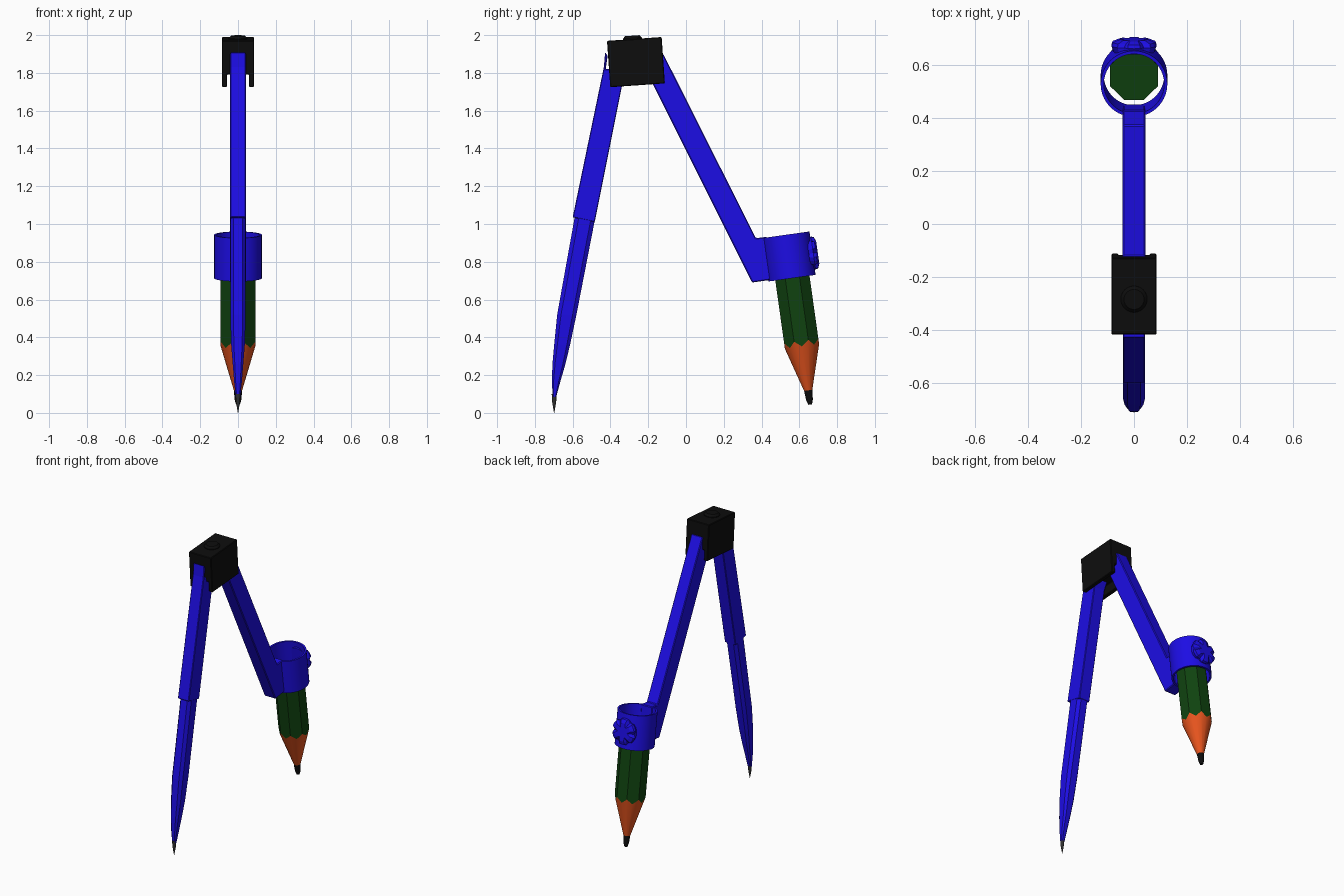
import bpy, bmesh, math
from mathutils import Matrix, Vector

if "Cube" in bpy.data.objects:
    bpy.data.objects.remove(bpy.data.objects["Cube"])


def mat(name, r, g, b):
    m = bpy.data.materials.new(name)
    m.diffuse_color = (r, g, b, 1)
    m.use_nodes = True
    m.node_tree.nodes["Principled BSDF"].inputs["Base Color"].default_value = m.diffuse_color
    return m


BLUE = mat("blue", 0.012, 0.004, 0.78)
BLACK = mat("black", 0.004, 0.004, 0.004)
GREEN = mat("green", 0.005, 0.055, 0.005)
WOOD = mat("wood", 0.8, 0.09, 0.013)
STEEL = mat("steel", 0.03, 0.03, 0.03)


def loft(name, rings, material, matrix=Matrix(), closed=False, smooth=None, bevel=0):
    """Skin equal-length rings of points; capped, or joined end to start."""
    bm = bmesh.new()
    vs = [[bm.verts.new(p) for p in r] for r in rings]
    n = len(vs[0])
    pairs = list(zip(vs, vs[1:])) + ([(vs[-1], vs[0])] if closed else [])
    for a, b in pairs:
        for i in range(n):
            j = (i + 1) % n
            bm.faces.new((a[i], a[j], b[j], b[i]))
    if not closed:
        bm.faces.new(vs[0])
        bm.faces.new(vs[-1])
    bmesh.ops.recalc_face_normals(bm, faces=bm.faces)
    bm.transform(matrix)
    me = bpy.data.meshes.new(name)
    bm.to_mesh(me)
    bm.free()
    me.materials.append(material)
    ob = bpy.data.objects.new(name, me)
    bpy.context.collection.objects.link(ob)
    if bevel:
        mod = ob.modifiers.new("bevel", "BEVEL")
        mod.width, mod.segments = bevel, 1
    if smooth:
        bpy.context.view_layer.objects.active = ob
        ob.select_set(True)
        bpy.ops.object.shade_smooth_by_angle(angle=math.radians(smooth))
        ob.select_set(False)
    return ob


def plate(name, pts, hx, material, bevel=0):
    """Side profile in y, z given thickness along x."""
    return loft(name, [[(x, y, z) for y, z in pts] for x in (-hx, hx)], material, bevel=bevel)


def circle(r, z, n, turn=0.0):
    return [(r * math.cos(turn + 2 * math.pi * i / n),
             r * math.sin(turn + 2 * math.pi * i / n), z) for i in range(n)]


def section(z, y0, y1, hx):
    """Eight-sided horizontal leg section, chamfered at the corners."""
    c, d, m = (y0 + y1) / 2, (y1 - y0) / 2, 0.6
    return [(hx * a, c + d * b, z) for a, b in
            ((1, m), (m, 1), (-m, 1), (-1, m), (-1, -m), (-m, -1), (m, -1), (1, -m))]


# Hinge head: downward-open channel with a button on top
head_m = Matrix.Translation((0, -0.265, 1.857)) @ Matrix.Rotation(math.radians(4), 4, "X")
channel = [(-0.085, -0.123), (-0.058, -0.123), (-0.058, -0.055), (0.058, -0.055),
           (0.058, -0.123), (0.085, -0.123), (0.085, 0.123), (-0.085, 0.123)]
loft("hinge_head", [[(x, y, z) for x, z in channel] for y in (-0.145, 0.145)],
     BLACK, head_m, bevel=0.004)
loft("hinge_button", [circle(0.05, 0.11, 24), circle(0.05, 0.128, 24), circle(0.038, 0.141, 24)],
     BLACK, head_m @ Matrix.Translation((0, -0.01, 0)), smooth=30)

# Needle leg: flat upper bar, tapered lower shaft, steel point
plate("needle_leg_upper", [(-0.428, 1.91), (-0.435, 1.83), (-0.60, 1.035), (-0.483, 1.01),
                           (-0.335, 1.75), (-0.30, 1.82), (-0.425, 1.82), (-0.415, 1.89)],
      0.042, BLUE, 0.004)
loft("needle_leg_lower", [section(*s) for s in (
    (1.06, -0.585, -0.475, 0.041), (0.52, -0.682, -0.58, 0.041), (0.36, -0.698, -0.614, 0.036),
    (0.26, -0.707, -0.638, 0.028), (0.17, -0.71, -0.664, 0.021), (0.085, -0.706, -0.687, 0.012))], BLUE)
loft("needle_point", [[(x, y - 0.698, z) for x, y, z in circle(r, z, 12)]
                      for r, z in ((0.013, 0.10), (0.011, 0.06), (0.001, 0.0))], STEEL, smooth=40)

# Pencil leg, bent to meet the clamp
plate("pencil_leg", [(-0.12, 1.90), (0.37, 0.925), (0.43, 0.932), (0.452, 0.705), (0.35, 0.69),
                     (-0.19, 1.77), (-0.20, 1.86)], 0.043, BLUE, 0.005)

# Clamp ring
tilt = Matrix.Rotation(math.radians(8), 4, "X")
clamp_m = Matrix.Translation((0, 0.545, 0.828)) @ tilt
loft("clamp_ring", [circle(r, z, 40) for r, z in
                    ((0.126, -0.116), (0.126, 0.116), (0.114, 0.116), (0.114, -0.116))],
     BLUE, clamp_m, closed=True, smooth=30)

# Clamp screw with a lobed grip
screw_m = clamp_m @ Matrix.Translation((0, 0.118, 0)) @ Matrix.Rotation(math.radians(-90), 4, "X")


def lobes(r, z, dip):
    return [(r * (1 - dip * (i % 4 == 0)) * math.cos(math.pi * i / 12),
             r * (1 - dip * (i % 4 == 0)) * math.sin(math.pi * i / 12), z) for i in range(24)]


loft("clamp_screw", [lobes(0.078, -0.012, 0), lobes(0.088, 0.012, 0.15),
                     lobes(0.084, 0.026, 0.3), lobes(0.06, 0.036, 0.4)], BLUE, screw_m)

# Pencil: eight-sided body, scalloped wood cone, lead (local z runs up the axis from the tip)
pencil_m = Matrix.Translation((0, 0.658, 0.04)) @ tilt


def octagon(z, drop=0.0):
    flat = math.cos(math.pi / 8)
    pts = []
    for i in range(16):
        a = math.pi * i / 8 + math.pi / 8
        r = 0.099 * (flat if i % 2 else 1)
        pts.append((r * math.cos(a), r * math.sin(a), z - drop * (i % 2)))
    return pts


loft("pencil_body", [octagon(0.71), octagon(0.345, 0.03)], GREEN, pencil_m)
loft("pencil_wood", [octagon(0.345, 0.03), circle(0.022, 0.08, 16, math.pi / 8)],
     WOOD, pencil_m, smooth=35)
loft("pencil_lead", [circle(0.022, 0.082, 16), circle(0.018, 0.03, 16), circle(0.01, 0.004, 16)],
     BLACK, pencil_m, smooth=35)
